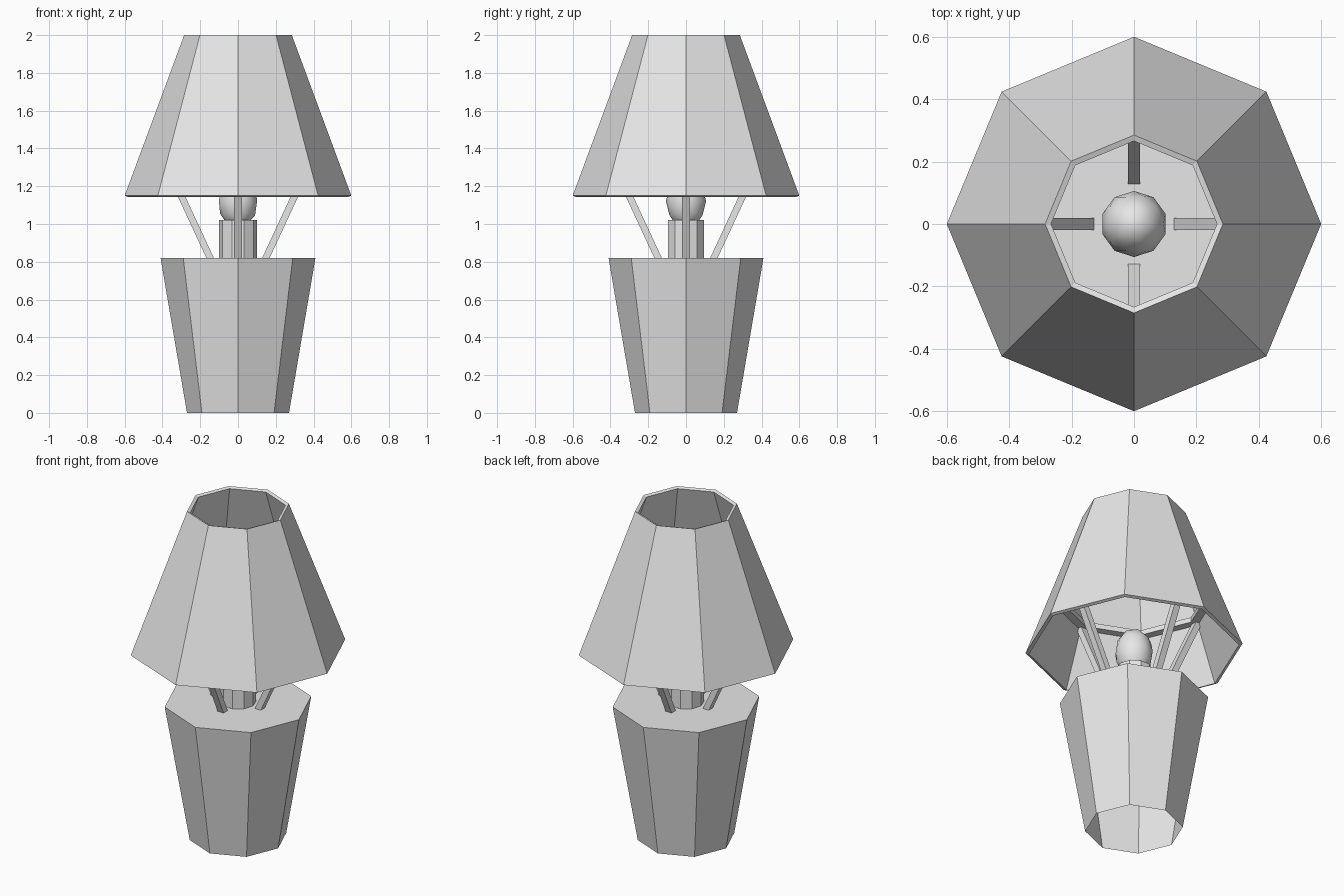
import bpy, math
from mathutils import Vector

cube = bpy.data.objects.get("Cube")
if cube:
    bpy.data.objects.remove(cube)

grey = bpy.data.materials.new("plain grey")
grey.use_nodes = True
COLOUR = (0.8, 0.8, 0.8, 1)
grey.diffuse_color = COLOUR
grey.node_tree.nodes["Principled BSDF"].inputs["Base Color"].default_value = COLOUR


def lathe(name, profile, sides, closed=False, cap_end=False):
    """Turn (radius, z) points around z, with flat sides."""
    verts = [(r * math.cos(math.tau * i / sides), r * math.sin(math.tau * i / sides), z)
             for r, z in profile for i in range(sides)]
    rows = len(profile)
    faces = []
    for k in range(rows if closed else rows - 1):
        a, b = k * sides, ((k + 1) % rows) * sides
        for i in range(sides):
            j = (i + 1) % sides
            faces.append((a + i, a + j, b + j, b + i))
    if cap_end:
        faces.append(tuple(range((rows - 1) * sides, rows * sides)))
    mesh = bpy.data.meshes.new(name)
    mesh.from_pydata(verts, [], faces)
    mesh.materials.append(grey)
    obj = bpy.data.objects.new(name, mesh)
    bpy.context.collection.objects.link(obj)
    return obj


# Hollow base, open underneath, and the bulb socket on its lid
lathe("base", [(0.27, 0), (0.41, 0.82)], 8, cap_end=True)
lathe("bulb_socket", [(0.1, 0.82), (0.1, 1.02)], 10, cap_end=True)

# Thick shade, open at both ends
lathe("shade", [(0.6, 1.15), (0.285, 2.0), (0.266, 1.993), (0.581, 1.143)], 8, closed=True)

# Support ring inside the shade
lathe("shade_ring", [(0.41, 1.47), (0.47, 1.47), (0.46, 1.5), (0.41, 1.5)], 8, closed=True)

# Bulb
bpy.ops.mesh.primitive_ico_sphere_add(subdivisions=2, radius=1, location=(0, 0, 1.12))
bulb = bpy.context.object
bulb.name = "bulb"
bulb.scale = (0.106, 0.106, 0.145)
bulb.data.materials.append(grey)
bpy.ops.object.shade_smooth()

# Four slanted struts from the base to the ring
for n in range(4):
    turn = math.pi / 2 * n
    out = Vector((math.cos(turn), math.sin(turn), 0))
    low = out * 0.143 + Vector((0, 0, 0.81))
    high = out * 0.452 + Vector((0, 0, 1.475))
    bpy.ops.mesh.primitive_cube_add(size=1, location=(low + high) / 2)
    strut = bpy.context.object
    strut.name = f"strut_{n + 1}"
    strut.scale = (0.036, 0.04, (high - low).length)
    strut.rotation_euler = (0, math.atan2(0.309, 0.665), turn)
    strut.data.materials.append(grey)
